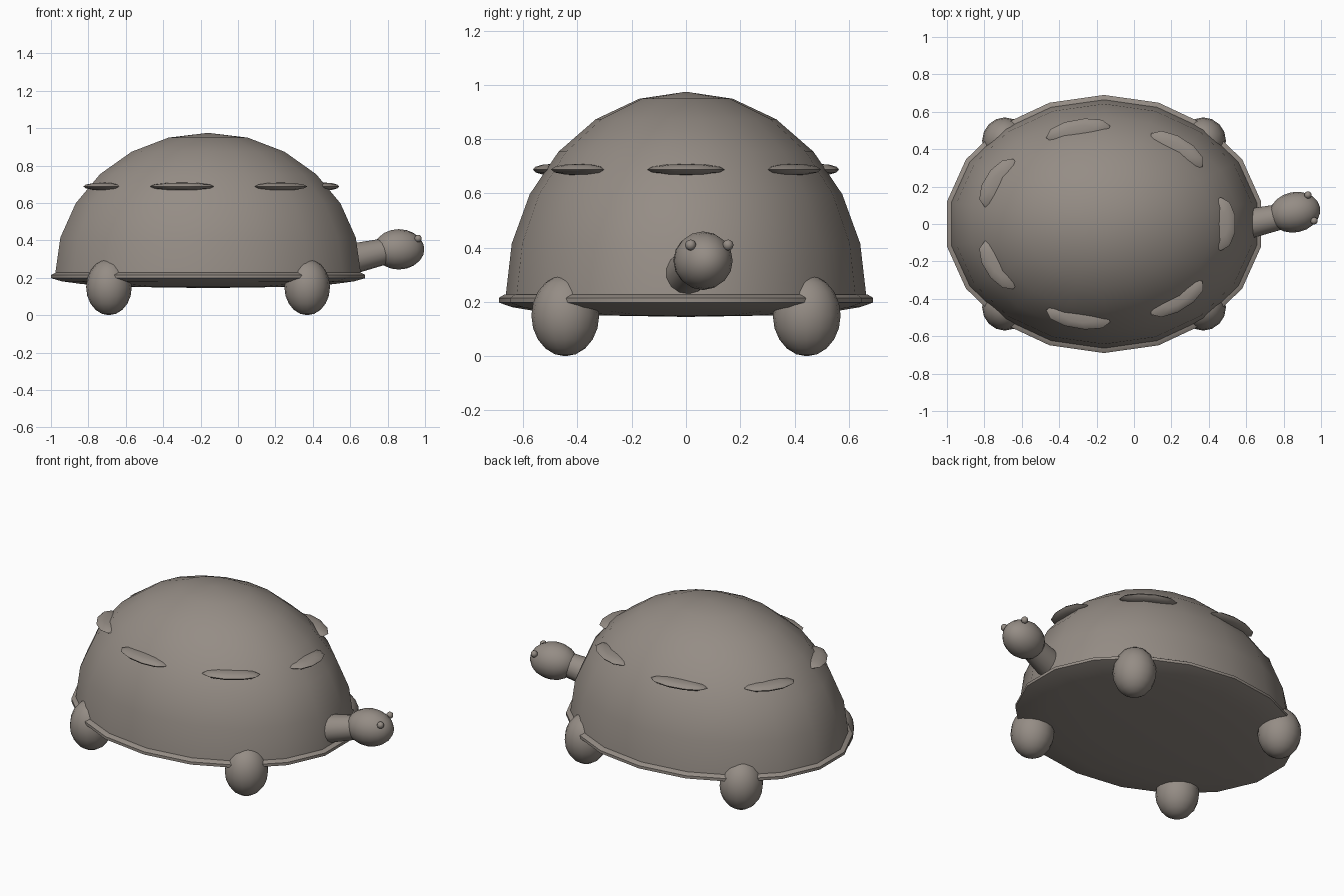
import bpy
import bmesh
from math import sin, cos, pi, radians
from mathutils import Matrix, Vector

if "Cube" in bpy.data.objects:
    bpy.data.objects.remove(bpy.data.objects["Cube"])

COLOR = (0.30, 0.265, 0.235, 1)
skin = bpy.data.materials.new("warm grey")
skin.use_nodes = True
skin.diffuse_color = COLOR
skin.node_tree.nodes["Principled BSDF"].inputs["Base Color"].default_value = COLOR

BODY_X = -0.16
RIM_Z = 0.22


def finish(name, bm, angle=50):
    bmesh.ops.recalc_face_normals(bm, faces=bm.faces)
    mesh = bpy.data.meshes.new(name)
    bm.to_mesh(mesh)
    bm.free()
    mesh.materials.append(skin)
    obj = bpy.data.objects.new(name, mesh)
    bpy.context.collection.objects.link(obj)
    bpy.ops.object.select_all(action="DESELECT")
    obj.select_set(True)
    bpy.context.view_layer.objects.active = obj
    bpy.ops.object.shade_smooth_by_angle(angle=radians(angle))
    return obj


def lathe(name, profile, sx, sy, segments=18):
    """Oval body of revolution from (radius, height) points."""
    bm = bmesh.new()
    rings = []
    for r, z in profile:
        count = segments if r > 0 else 1
        ring = []
        for i in range(count):
            a = pi / 2 + 2 * pi * i / segments
            ring.append(bm.verts.new((BODY_X + sx * r * cos(a), sy * r * sin(a), z)))
        rings.append(ring)
    for low, high in zip(rings, rings[1:]):
        for i in range(segments):
            j = (i + 1) % segments
            quad = [low[i % len(low)], low[j % len(low)],
                    high[j % len(high)], high[i % len(high)]]
            bm.faces.new(list(dict.fromkeys(quad)))
    return finish(name, bm)


def ellipsoid(name, center, size, segments=16, rings=10, turn=None):
    bm = bmesh.new()
    bmesh.ops.create_uvsphere(bm, u_segments=segments, v_segments=rings, radius=1)
    matrix = Matrix.Translation(center) @ (turn or Matrix()) @ Matrix.Diagonal((*size, 1))
    bmesh.ops.transform(bm, matrix=matrix, verts=bm.verts)
    return finish(name, bm)


# Domed shell
dome = [(sin(radians(t)) if t else 0, RIM_Z + 0.755 * cos(radians(t)))
        for t in range(90, -1, -15)]
lathe("shell", dome, 0.83, 0.665)

# Shell rim and shallow belly
belly = [(0, 0.145), (0.5, 0.151), (0.8, 0.166), (0.93, 0.181),
         (1, 0.198), (1, 0.215), (0.97, 0.228), (0.9, 0.228), (0, 0.228)]
lathe("rim_and_belly", belly, 0.853, 0.69)

# Seven thin plates ringing the shell, squashed with its oval outline
oval = Matrix.Diagonal((0.82, 0.665, 1, 1))
for i in range(7):
    bm = bmesh.new()
    bmesh.ops.create_uvsphere(bm, u_segments=10, v_segments=6, radius=1)
    place = (Matrix.Translation((BODY_X, 0, 0.688)) @ oval
             @ Matrix.Rotation(2 * pi * i / 7, 4, "Z")
             @ Matrix.Translation((0.76, 0, 0))
             @ Matrix.Diagonal((0.1, 0.215, 0.021, 1)))
    bmesh.ops.transform(bm, matrix=place, verts=bm.verts)
    finish(f"shell_plate_{i + 1}", bm, 40)

# Four rounded legs
for end, x in (("front", 0.37), ("back", -0.69)):
    for side, y in (("left", 0.445), ("right", -0.445)):
        ellipsoid(f"{end}_{side}_leg", (x, y, 0.15), (0.122, 0.125, 0.15))

# Neck
start, tip = Vector((0.56, -0.01, 0.29)), Vector((0.78, 0.038, 0.34))
axis = tip - start
bm = bmesh.new()
bmesh.ops.create_cone(bm, cap_ends=True, segments=14, radius1=0.085,
                      radius2=0.07, depth=axis.length)
turn = axis.to_track_quat("Z", "Y").to_matrix().to_4x4()
bmesh.ops.transform(bm, verts=bm.verts,
                    matrix=Matrix.Translation((start + tip) / 2) @ turn)
finish("neck", bm)

# Head, turned slightly to the side, with small bead eyes
head_turn = Matrix.Rotation(radians(12), 4, "Z") @ Matrix.Rotation(pi / 2, 4, "Y")
ellipsoid("head", (0.86, 0.063, 0.352), (0.108, 0.108, 0.137), turn=head_turn)
for name, spot in (("left_eye", (0.93, 0.155, 0.41)), ("right_eye", (0.963, 0.017, 0.41))):
    ellipsoid(name, spot, (0.02, 0.02, 0.02), 10, 8)
